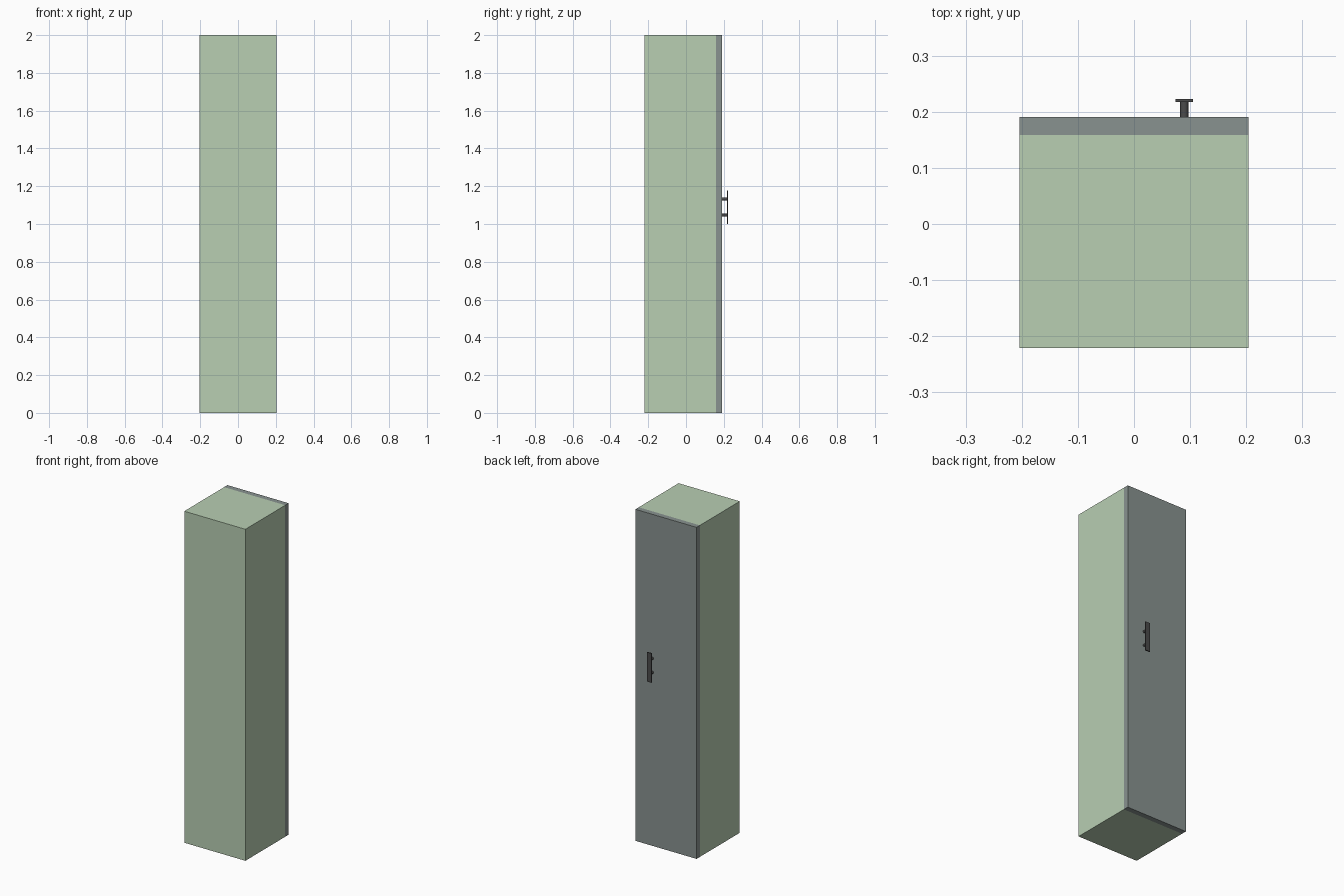
import bpy, bmesh, math

if "Cube" in bpy.data.objects:
    bpy.data.objects.remove(bpy.data.objects["Cube"])


def material(name, rgb):
    m = bpy.data.materials.new(name)
    m.diffuse_color = (*rgb, 1)
    m.use_nodes = True
    m.node_tree.nodes["Principled BSDF"].inputs["Base Color"].default_value = m.diffuse_color
    return m


GREEN = material("sage_paint", (0.48, 0.62, 0.45))
GREY = material("door_grey", (0.25, 0.29, 0.28))
BLUE = material("blue_trim", (0.0, 0.42, 0.68))
DARK = material("dark_metal", (0.07, 0.07, 0.07))


def box(name, lo, hi, mat):
    size = [b - a for a, b in zip(lo, hi)]
    mid = [(a + b) / 2 for a, b in zip(lo, hi)]
    bpy.ops.mesh.primitive_cube_add(size=1, location=mid)
    o = bpy.context.object
    o.name = name
    o.scale = size
    bpy.ops.object.transform_apply(location=False, rotation=False, scale=True)
    o.data.materials.append(mat)
    return o


# Cabinet body and full-height door
W = 0.204
box("cabinet_body", (-W, -0.221, 0), (W, 0.159, 2), GREEN)
box("door", (-W, 0.159, 0), (W, 0.191, 2), GREY)

# Thin rectangular trim standing just proud of the door
bm = bmesh.new()
y = 0.1905
face = bm.faces.new([bm.verts.new(p) for p in
                     ((-0.142, y, 0.05), (-0.142, y, 1.95), (0.142, y, 1.95), (0.142, y, 0.05))])
bmesh.ops.inset_region(bm, faces=[face], thickness=0.016)
bmesh.ops.delete(bm, geom=[face], context='FACES')
ring = bmesh.ops.extrude_face_region(bm, geom=bm.faces[:])
bmesh.ops.translate(bm, vec=(0, 0.002, 0),
                    verts=[g for g in ring["geom"] if isinstance(g, bmesh.types.BMVert)])
bmesh.ops.recalc_face_normals(bm, faces=bm.faces[:])
mesh = bpy.data.meshes.new("door_trim")
bm.to_mesh(mesh)
bm.free()
trim = bpy.data.objects.new("door_trim", mesh)
bpy.context.collection.objects.link(trim)
mesh.materials.append(BLUE)

# Handle plate on two round posts
box("handle_plate", (0.074, 0.217, 1.0), (0.105, 0.223, 1.177), DARK)
for i, z in enumerate((1.047, 1.132)):
    bpy.ops.mesh.primitive_cylinder_add(vertices=16, radius=0.0075, depth=0.03,
                                        location=(0.0895, 0.204, z), rotation=(math.pi / 2, 0, 0))
    post = bpy.context.object
    post.name = f"handle_post_{i + 1}"
    post.data.materials.append(DARK)
    bpy.ops.object.shade_smooth_by_angle()
